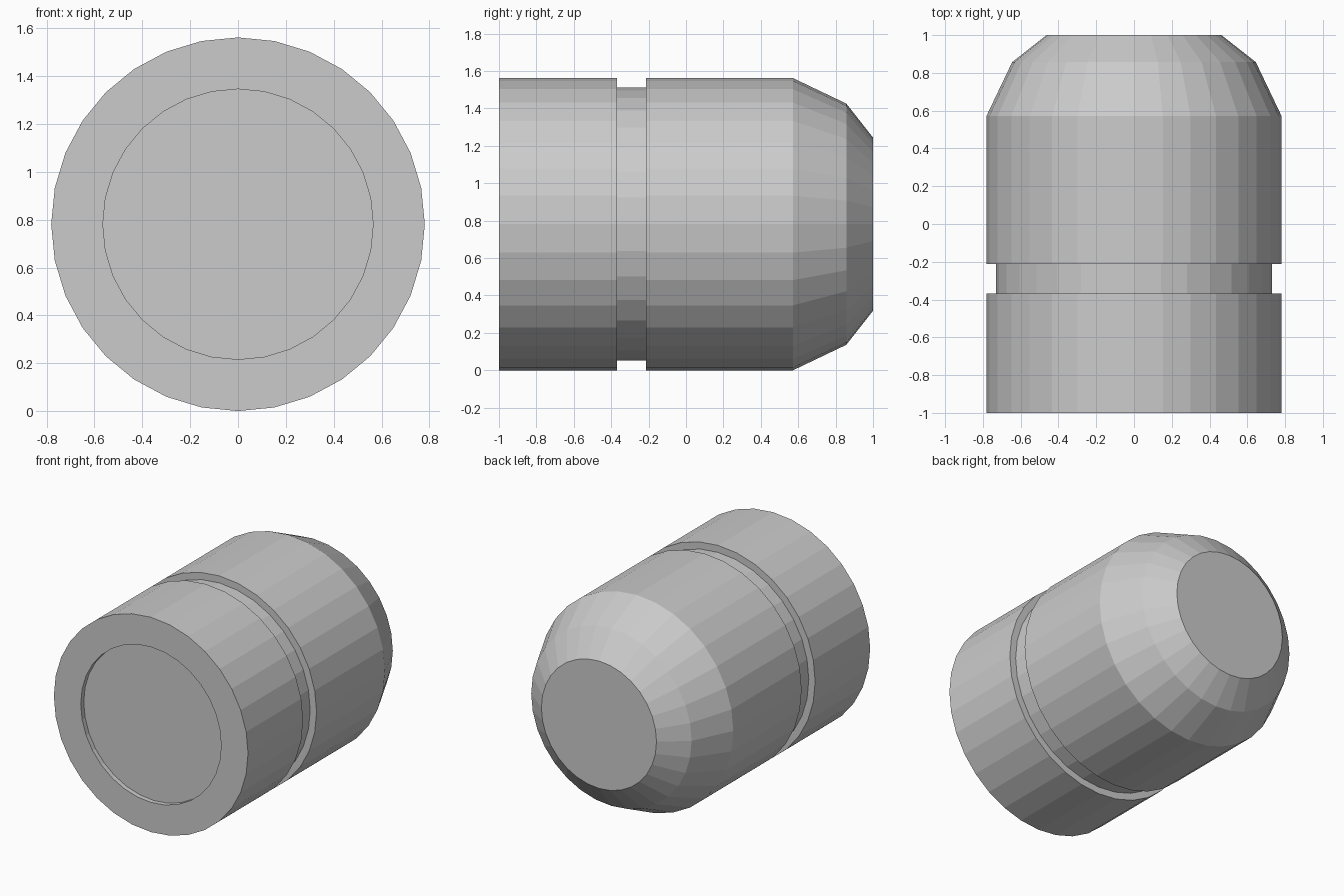
import bpy, bmesh
from math import sin, cos, tau

if "Cube" in bpy.data.objects:
    bpy.data.objects.remove(bpy.data.objects["Cube"])

SIDES = 32
AXIS_Z = 0.781

# Profile as (radius, y): recessed front, rim, groove, tapered nose
PROFILE = [
    (0.565, -0.965), (0.565, -1.0),
    (0.781, -1.0), (0.781, -0.368),
    (0.73, -0.368), (0.73, -0.213),
    (0.781, -0.213), (0.781, 0.572),
    (0.645, 0.857), (0.463, 1.0),
]


def lathe_along_y(name, profile, sides):
    bm = bmesh.new()
    rings = [[bm.verts.new((r * sin(tau * i / sides), y, AXIS_Z + r * cos(tau * i / sides)))
              for i in range(sides)] for r, y in profile]
    for a, b in zip(rings, rings[1:]):
        for i in range(sides):
            j = (i + 1) % sides
            bm.faces.new((a[i], a[j], b[j], b[i]))
    # Flat discs closing the front recess and the nose
    bm.faces.new(rings[0])
    bm.faces.new(rings[-1])
    bmesh.ops.recalc_face_normals(bm, faces=bm.faces)
    mesh = bpy.data.meshes.new(name)
    bm.to_mesh(mesh)
    bm.free()
    obj = bpy.data.objects.new(name, mesh)
    bpy.context.collection.objects.link(obj)
    return obj


# Faceted round body
lathe_along_y("grooved_body", PROFILE, SIDES)
